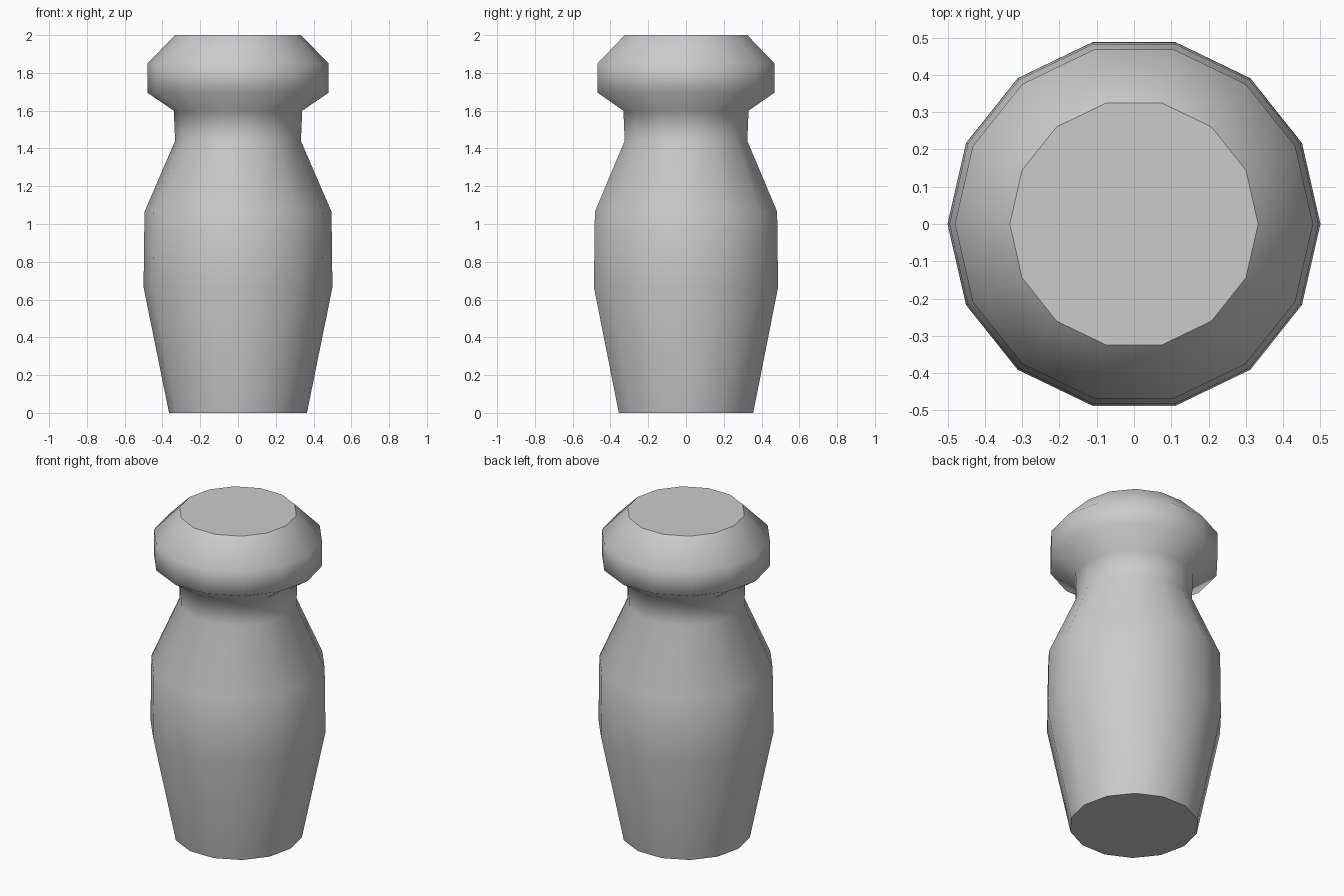
import bpy, bmesh
from math import cos, sin, tau

if "Cube" in bpy.data.objects:
    bpy.data.objects.remove(bpy.data.objects["Cube"])

SIDES = 14
# (radius, height) from base to top
PROFILE = [(0.365, 0), (0.5, 0.665), (0.495, 1.065), (0.333, 1.44),
           (0.34, 1.6), (0.48, 1.695), (0.48, 1.85), (0.333, 2.0)]

bm = bmesh.new()
rings = [[bm.verts.new((r * cos(tau * i / SIDES), r * sin(tau * i / SIDES), z))
          for i in range(SIDES)] for r, z in PROFILE]

# Smooth turned wall
for low, high in zip(rings, rings[1:]):
    for i in range(SIDES):
        j = (i + 1) % SIDES
        bm.faces.new((low[i], low[j], high[j], high[i])).smooth = True

# Flat caps with sharp rims
for cap in (bm.faces.new(rings[0][::-1]), bm.faces.new(rings[-1])):
    cap.smooth = False
    for edge in cap.edges:
        edge.smooth = False

mesh = bpy.data.meshes.new("turned_post")
bm.to_mesh(mesh)
bm.free()
bpy.context.collection.objects.link(bpy.data.objects.new("turned_post", mesh))
